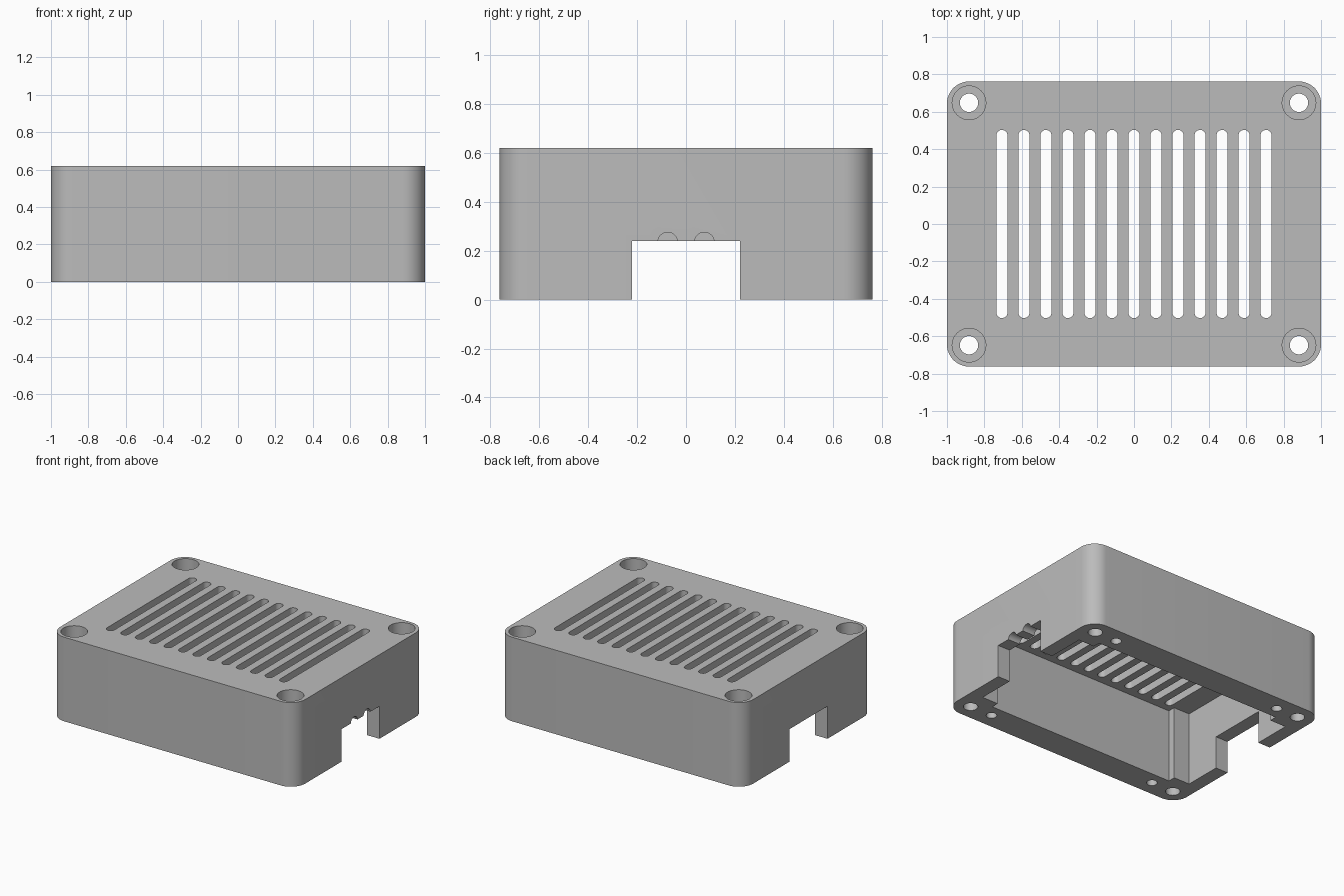
import bpy, bmesh
from math import sin, cos, pi, radians
from mathutils import Matrix

if "Cube" in bpy.data.objects:
    bpy.data.objects.remove(bpy.data.objects["Cube"], do_unlink=True)

HEIGHT = 0.62
CEILING = 0.54


def prism(name, outline, z0, z1):
    """Closed prism from a counter-clockwise outline."""
    bm = bmesh.new()
    face = bm.faces.new([bm.verts.new((x, y, z0)) for x, y in outline])
    ext = bmesh.ops.extrude_face_region(bm, geom=[face])["geom"]
    verts = [v for v in ext if isinstance(v, bmesh.types.BMVert)]
    bmesh.ops.translate(bm, verts=verts, vec=(0, 0, z1 - z0))
    bmesh.ops.recalc_face_normals(bm, faces=bm.faces)
    mesh = bpy.data.meshes.new(name)
    bm.to_mesh(mesh)
    bm.free()
    obj = bpy.data.objects.new(name, mesh)
    bpy.context.collection.objects.link(obj)
    return obj


def rounded(hx, hy, r, cx=0.0, cy=0.0, steps=12):
    """Rounded rectangle outline with half sizes hx, hy."""
    pts = []
    for q, (sx, sy) in enumerate([(1, 1), (-1, 1), (-1, -1), (1, -1)]):
        for i in range(steps + 1):
            a = (q + i / steps) * pi / 2
            p = (cx + sx * (hx - r) + r * cos(a), cy + sy * (hy - r) + r * sin(a))
            if not pts or abs(p[0] - pts[-1][0]) + abs(p[1] - pts[-1][1]) > 1e-5:
                pts.append(p)
    if abs(pts[0][0] - pts[-1][0]) + abs(pts[0][1] - pts[-1][1]) < 1e-5:
        pts.pop()
    return pts


def box(x0, x1, y0, y1):
    return [(x0, y0), (x1, y0), (x1, y1), (x0, y1)]


def circle(r, cx=0.0, cy=0.0, n=40):
    return [(cx + r * cos(2 * pi * i / n), cy + r * sin(2 * pi * i / n)) for i in range(n)]


def cut(target, cutter):
    """Subtract the cutter and discard it."""
    mod = target.modifiers.new("cut", 'BOOLEAN')
    mod.operation = 'DIFFERENCE'
    mod.solver = 'EXACT'
    mod.object = cutter
    cutter.hide_render = True
    bpy.context.view_layer.objects.active = target
    bpy.ops.object.modifier_apply(modifier=mod.name)
    bpy.data.objects.remove(cutter, do_unlink=True)


# Outer shell
cover = prism("vented_cover", rounded(1.0, 0.762, 0.118), 0, HEIGHT)

# Stepped-corner cavity, open at the bottom
ax, ay, bx, by = 0.90, 0.50, 0.77, 0.555
quarter = [(ax, ay), (bx, ay), (bx, by)]
cavity = (quarter + [(-x, y) for x, y in reversed(quarter)]
          + [(-x, -y) for x, y in quarter] + [(x, -y) for x, y in reversed(quarter)])
cut(cover, prism("cavity_cutter", cavity, -0.1, CEILING))

# Cable openings at both ends
for side in (-1, 1):
    x0, x1 = sorted((side * 0.85, side * 1.1))
    cut(cover, prism("opening_cutter", box(x0, x1, -0.22, 0.22), -0.1, 0.24))

# Two cable grooves above the opening on one end
for y in (-0.075, 0.075):
    groove = prism("groove_cutter", circle(0.04), 0.85, 1.1)
    groove.data.transform(Matrix.Translation((0, y, 0.235)) @ Matrix.Rotation(radians(90), 4, 'Y'))
    cut(cover, groove)

# Row of vent slots
for i in range(-6, 7):
    cut(cover, prism("slot_cutter", rounded(0.03, 0.503, 0.03, cx=i * 0.1177, steps=6), 0.45, 0.7))

# Counterbored screw holes and blind peg holes
for sx in (-1, 1):
    for sy in (-1, 1):
        x, y = sx * 0.882, sy * 0.648
        cut(cover, prism("screw_cutter", circle(0.049, x, y), -0.1, 0.7))
        cut(cover, prism("counterbore_cutter", circle(0.09, x, y), 0.25, 0.7))
        cut(cover, prism("peg_cutter", circle(0.036, sx * 0.70, y, 28), -0.1, 0.25))

# Single grey plastic
grey = bpy.data.materials.new("grey_plastic")
colour = (0.5, 0.5, 0.5, 1)
grey.use_nodes = True
grey.diffuse_color = colour
grey.node_tree.nodes["Principled BSDF"].inputs["Base Color"].default_value = colour
cover.data.materials.clear()
cover.data.materials.append(grey)
for poly in cover.data.polygons:
    poly.material_index = 0

# Smooth round walls, keep edges crisp
bpy.ops.object.select_all(action='DESELECT')
cover.select_set(True)
bpy.context.view_layer.objects.active = cover
bpy.ops.object.shade_smooth_by_angle(angle=radians(35))
